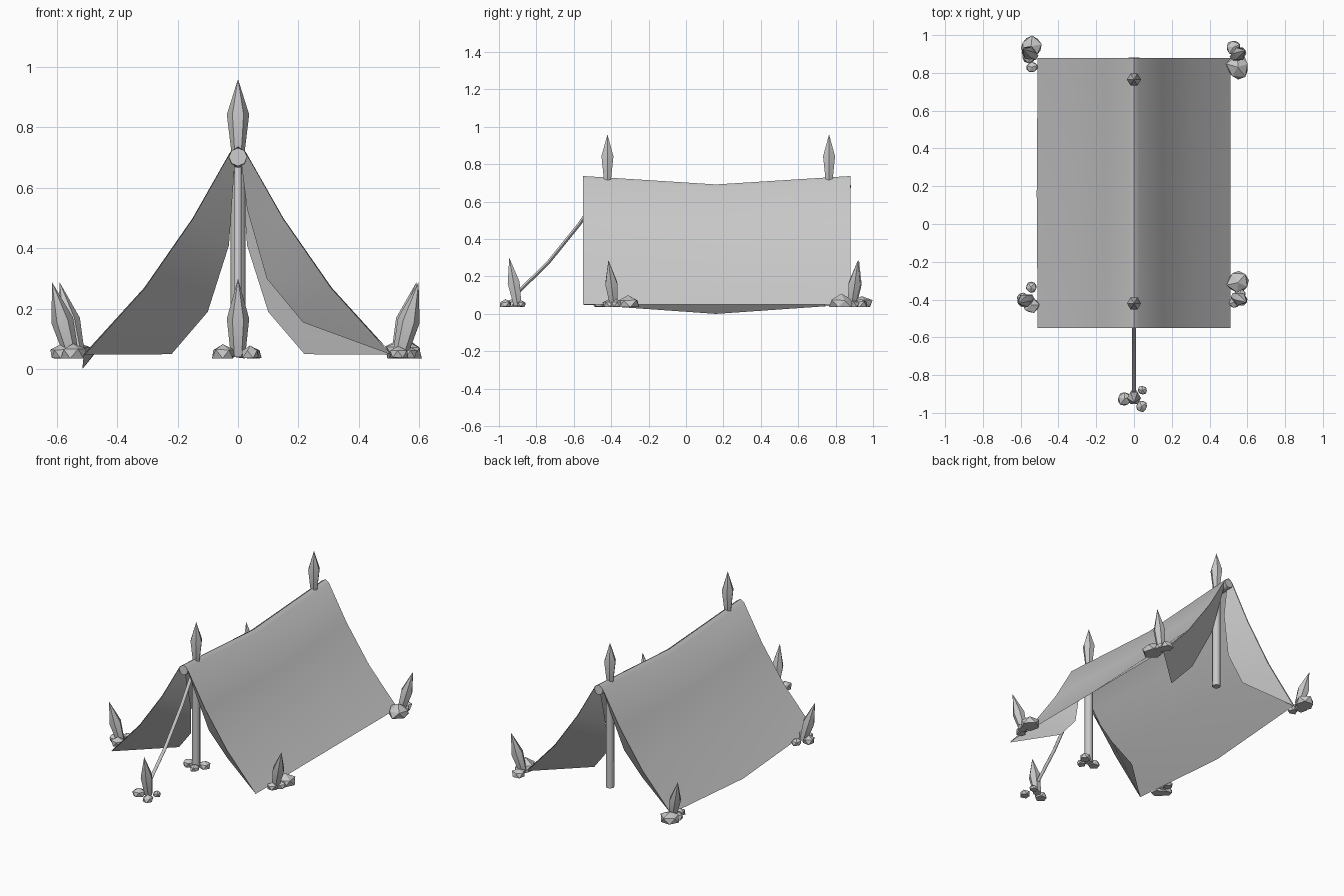
import bpy
import bmesh
import math
import random
from mathutils import Vector

random.seed(4)
cube = bpy.data.objects.get("Cube")
if cube:
    bpy.data.objects.remove(cube, do_unlink=True)

# Single plain grey
grey = bpy.data.materials.new("plain_grey")
grey.use_nodes = True
colour = (0.58, 0.58, 0.58, 1)
grey.diffuse_color = colour
for node in grey.node_tree.nodes:
    if node.type == 'BSDF_PRINCIPLED':
        node.inputs["Base Color"].default_value = colour
        node.inputs["Roughness"].default_value = 0.8


def finish(bm, name, angle=None):
    mesh = bpy.data.meshes.new(name)
    bm.to_mesh(mesh)
    bm.free()
    mesh.materials.append(grey)
    obj = bpy.data.objects.new(name, mesh)
    bpy.context.collection.objects.link(obj)
    if angle:
        bpy.ops.object.select_all(action='DESELECT')
        obj.select_set(True)
        bpy.context.view_layer.objects.active = obj
        bpy.ops.object.shade_smooth_by_angle(angle=math.radians(angle))
    return obj


def sheet(name, rows, flip=False):
    """Cloth surface lofted through rows of points."""
    bm = bmesh.new()
    grid = [[bm.verts.new(p) for p in row] for row in rows]
    for a, b in zip(grid, grid[1:]):
        for i in range(len(a) - 1):
            quad = [a[i], b[i], b[i + 1], a[i + 1]]
            bm.faces.new(quad[::-1] if flip else quad)
    return finish(bm, name, 60)


def rod(name, points, radii, sides, angle):
    """Tapered rod through points; a zero radius makes a tip."""
    bm = bmesh.new()
    pts = [Vector(p) for p in points]
    rings = []
    for i, p in enumerate(pts):
        axis = (pts[min(i + 1, len(pts) - 1)] - pts[max(i - 1, 0)]).normalized()
        turn = Vector((0, 0, 1)).rotation_difference(axis)
        ring = []
        for k in range(sides):
            a = math.tau * k / sides
            ring.append(bm.verts.new(p + turn @ Vector((math.cos(a), math.sin(a), 0)) * radii[i]))
        rings.append(ring)
    for a, b in zip(rings, rings[1:]):
        for k in range(sides):
            n = (k + 1) % sides
            bm.faces.new((a[k], a[n], b[n], b[k]))
    bm.faces.new(rings[0][::-1])
    bm.faces.new(rings[-1])
    bmesh.ops.remove_doubles(bm, verts=bm.verts, dist=0.0005)
    return finish(bm, name, angle)


def spear(name, base, tip, widest=0.48, foot=0.024):
    base, tip = Vector(base), Vector(tip)
    return rod(name, [base, base.lerp(tip, widest), tip], [foot, 0.037, 0], 6, 25)


def stones(name, spots):
    """Cluster of flat-bottomed rocks, each given as x, y, radius."""
    for x, y, r in spots:
        bm = bmesh.new()
        bmesh.ops.create_icosphere(bm, subdivisions=1, radius=1)
        spin = random.uniform(0, math.tau)
        for v in bm.verts:
            jitter = random.uniform(0.88, 1.08)
            c = v.co.copy()
            v.co.x = x + r * jitter * (c.x * math.cos(spin) - c.y * math.sin(spin))
            v.co.y = y + r * jitter * (c.x * math.sin(spin) + c.y * math.cos(spin))
            v.co.z = max(0.036, 0.05 + 0.8 * r * jitter * c.z)
        bmesh.ops.dissolve_degenerate(bm, edges=bm.edges, dist=0.0005)
        finish(bm, name, 25)


FRONT, MID, BACK = -0.55, 0.16, 0.88
profile = [(0.51, 0.05), (0.31, 0.27), (0.15, 0.5), (0.025, 0.72)]

# Canopy, sagging halfway along, with one hem drooping to the ground
full = [(-x, z) for x, z in profile] + [(0, 0.737)] + profile[::-1]
middle = [(x, z - 0.045 * min(1, abs(z - 0.05) / 0.6)) for x, z in full]
middle[0] = (-0.515, 0.0)
sheet("canopy", [[(x, y, z) for x, z in section]
                 for y, section in ((FRONT, full), (MID, middle), (BACK, full))], True)

# Door flaps folded inward; opposite corners match
hanging = [(0.22, 0.05, 0.27), (0.10, 0.19, 0.22), (0.03, 0.41, 0.12), (0.01, 0.69, 0.03)]
tied = [(0.215, 0.155, 0.13), (0.095, 0.30, 0.12), (0.03, 0.53, 0.08), (0.01, 0.69, 0.03)]
for name, side, end, inward, edge in (
        ("front_right_flap", -1, FRONT, 1, hanging),
        ("front_left_flap", 1, FRONT, 1, tied),
        ("back_right_flap", -1, BACK, -1, tied),
        ("back_left_flap", 1, BACK, -1, hanging)):
    outer = [(side * x * 0.995, end + inward * 0.004, z - 0.002) for x, z in profile]
    inner = [(side * x, end + inward * d, z) for x, z, d in edge]
    sheet(name, [outer, inner], side * inward > 0)

# Ridge beam and upright poles with pointed finials
rod("ridge_beam", [(0, FRONT, 0.702), (0, MID, 0.658), (0, BACK, 0.702)], [0.03] * 3, 8, 50)
for name, y in (("front", -0.42), ("back", 0.765)):
    rod(name + "_pole", [(0, y, 0.042), (0, y, 0.71)], [0.025] * 2, 8, 50)
    spear(name + "_finial", (0, y, 0.71), (0, y, 0.96), 0.53, 0.021)
stones("front_pole_stone", [(-0.045, -0.43, 0.04), (0.045, -0.40, 0.035), (0.02, -0.465, 0.03)])

# Guy rope to the front stake
rod("guy_rope", [(0, -0.915, 0.10), (0, -0.74, 0.27), (0, -0.57, 0.48), (0, -0.43, 0.69)],
    [0.011] * 4, 6, 60)
spear("front_stake", (0, -0.90, 0.045), (0, -0.945, 0.30))
stones("front_stake_stone", [(-0.05, -0.925, 0.042), (0.045, -0.88, 0.027), (0.04, -0.965, 0.034)])

# Corner stakes leaning outward, with stones at their feet
corners = (
    ("front_left", (0.535, -0.385), (0.597, -0.415),
     [(0.55, -0.31, 0.064), (0.53, -0.415, 0.034), (0.56, -0.37, 0.036)]),
    ("front_right", (-0.55, -0.395), (-0.615, -0.42),
     [(-0.545, -0.43, 0.047), (-0.585, -0.40, 0.04), (-0.545, -0.335, 0.032)]),
    ("back_left", (0.53, 0.885), (0.59, 0.92),
     [(0.55, 0.83, 0.068), (0.525, 0.935, 0.042), (0.545, 0.895, 0.036)]),
    ("back_right", (-0.53, 0.89), (-0.59, 0.925),
     [(-0.545, 0.94, 0.062), (-0.555, 0.89, 0.042), (-0.54, 0.83, 0.033)]),
)
for name, foot, tip, rocks in corners:
    spear(name + "_stake", (*foot, 0.045), (*tip, 0.288))
    stones(name + "_stone", rocks)
